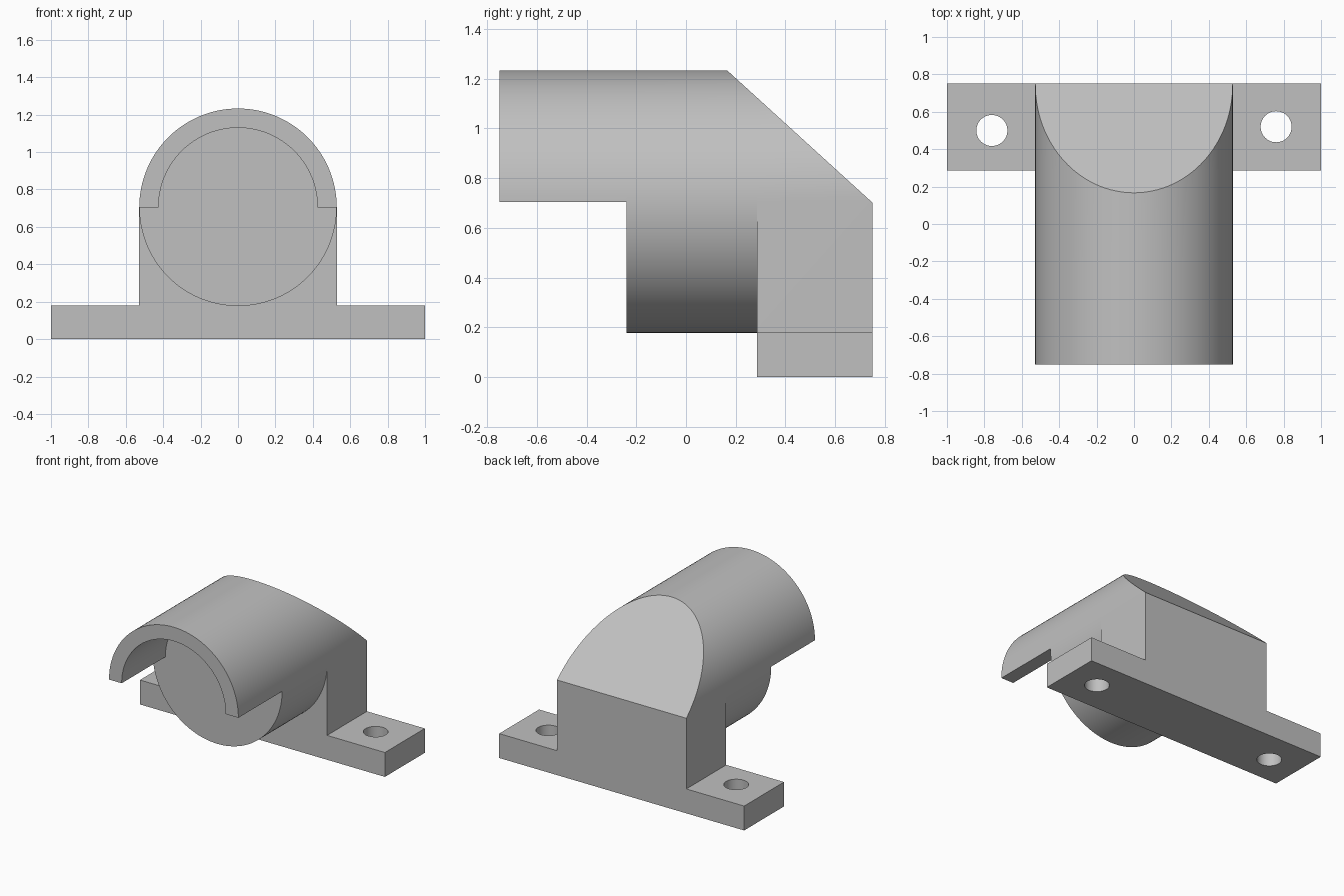
import bpy
import bmesh
from math import cos, sin, pi, radians
from mathutils import Matrix, Vector

cube = bpy.data.objects.get("Cube")
if cube:
    bpy.data.objects.remove(cube, do_unlink=True)

R, INNER, AXIS = 0.528, 0.425, 0.705      # drum radius, hood inner radius, axis height
FRONT, STEP, MOUNT, BACK = -0.75, -0.24, 0.285, 0.75
BASE_TOP, HOLE_R = 0.18, 0.083

grey = bpy.data.materials.new("plain grey")
grey.use_nodes = True
colour = (0.53, 0.53, 0.53, 1)
grey.diffuse_color = colour
grey.node_tree.nodes["Principled BSDF"].inputs["Base Color"].default_value = colour


def arc(radius, start, end, steps):
    """Points of an arc around the drum axis, in (x, z)."""
    angles = [start + (end - start) * i / steps for i in range(steps + 1)]
    return [(radius * cos(a), AXIS + radius * sin(a)) for a in angles]


def finish(name, bm):
    bmesh.ops.recalc_face_normals(bm, faces=bm.faces[:])
    mesh = bpy.data.meshes.new(name)
    bm.to_mesh(mesh)
    bm.free()
    mesh.materials.append(grey)
    obj = bpy.data.objects.new(name, mesh)
    bpy.context.collection.objects.link(obj)
    return obj


def extrude(name, profile, y0, y1, sloped=False):
    """Extrude an (x, z) profile along y, optionally cut by the rear slope."""
    bm = bmesh.new()
    face = bm.faces.new([bm.verts.new((x, y0, z)) for x, z in profile])
    new = bmesh.ops.extrude_face_region(bm, geom=[face], use_keep_orig=True)["geom"]
    bmesh.ops.translate(bm, vec=(0, y1 - y0, 0),
                        verts=[v for v in new if isinstance(v, bmesh.types.BMVert)])
    if sloped:
        cut = bmesh.ops.bisect_plane(
            bm, geom=bm.verts[:] + bm.edges[:] + bm.faces[:], dist=1e-5,
            plane_co=(0, BACK, AXIS - 0.003), plane_no=Vector((0, R, BACK - 0.17)),
            clear_outer=True)["geom_cut"]
        rim = [e for e in cut if isinstance(e, bmesh.types.BMEdge)]
        bmesh.ops.contextual_create(bm, geom=rim)
    return finish(name, bm)


# Open half-round hood at the front
hood = extrude("front_hood", arc(R, 0, pi, 64) + arc(INNER, pi, 0, 64), FRONT, STEP)

# Solid round drum
drum = extrude("drum", arc(R, 0, 2 * pi, 128)[:-1], STEP, MOUNT, sloped=True)

# Arched mount with its two base flanges
right_side = [(1, 0), (1, BASE_TOP), (R, BASE_TOP)]
left_side = [(-x, z) for x, z in reversed(right_side)]
mount = extrude("mount", right_side + arc(R, 0, pi, 64) + left_side,
                MOUNT, BACK, sloped=True)

# Screw holes through the flanges
bm = bmesh.new()
for x, y in ((-0.76, 0.5), (0.76, 0.52)):
    bmesh.ops.create_cone(bm, cap_ends=True, segments=48, radius1=HOLE_R,
                          radius2=HOLE_R, depth=0.6,
                          matrix=Matrix.Translation((x, y, 0.1)))
cutter = finish("hole_cutter", bm)
cutter.hide_render = True
drill = mount.modifiers.new("screw_holes", 'BOOLEAN')
drill.operation = 'DIFFERENCE'
drill.solver = 'EXACT'
drill.object = cutter

# Apply the drilling so that only finished parts remain
bpy.ops.object.select_all(action='DESELECT')
bpy.context.view_layer.objects.active = mount
mount.select_set(True)
bpy.ops.object.modifier_apply(modifier=drill.name)
bpy.data.objects.remove(cutter, do_unlink=True)

# Smooth the curved walls, keep hard edges crisp
for part in (hood, drum, mount):
    part.select_set(True)
bpy.ops.object.shade_smooth_by_angle(angle=radians(30))
